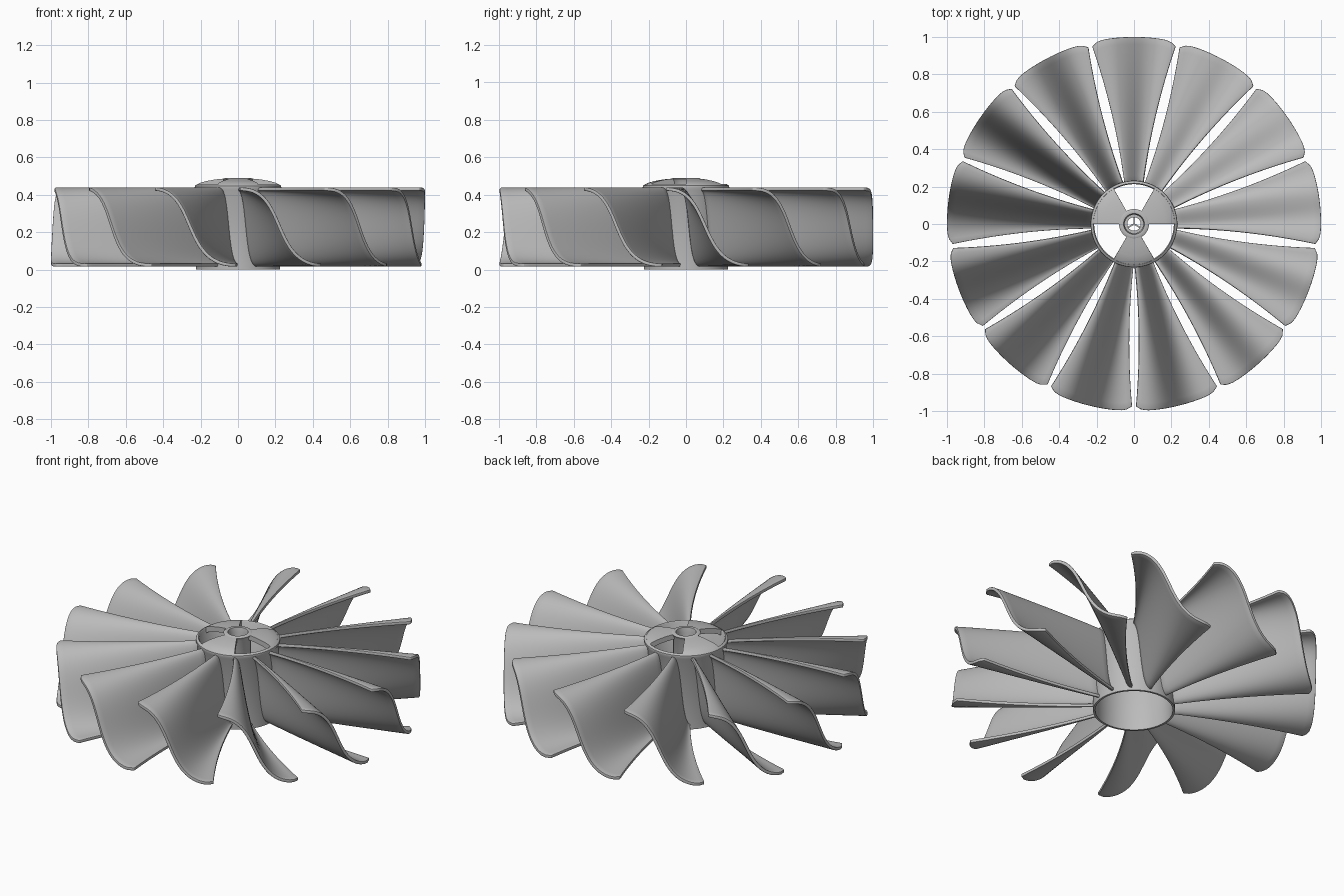
import bpy, bmesh, math
from mathutils import Vector, geometry

BLADES = 13
TOP, BOTTOM = 0.43, 0.024

if "Cube" in bpy.data.objects:
    bpy.data.objects.remove(bpy.data.objects["Cube"])

grey = bpy.data.materials.new("plain grey")
grey.use_nodes = True
colour = (0.5, 0.5, 0.5, 1)
grey.diffuse_color = colour
grey.node_tree.nodes["Principled BSDF"].inputs["Base Color"].default_value = colour


def polar(r, angle, z):
    return Vector((r * math.cos(angle), r * math.sin(angle), z))


def grid_object(name, rows, close_rows=False, close_cols=False, thickness=0, offset=0, bevel=0):
    """Skin a grid of points, then thicken and smooth it."""
    bm = bmesh.new()
    grid = [[bm.verts.new(p) for p in row] for row in rows]
    n, m = len(grid), len(grid[0])
    for i in range(n if close_rows else n - 1):
        for j in range(m if close_cols else m - 1):
            k, l = (i + 1) % n, (j + 1) % m
            bm.faces.new((grid[i][j], grid[k][j], grid[k][l], grid[i][l]))
    bmesh.ops.recalc_face_normals(bm, faces=bm.faces)
    mesh = bpy.data.meshes.new(name)
    bm.to_mesh(mesh)
    bm.free()
    mesh.materials.append(grey)
    obj = bpy.data.objects.new(name, mesh)
    bpy.context.collection.objects.link(obj)
    bpy.ops.object.select_all(action="DESELECT")
    obj.select_set(True)
    bpy.context.view_layer.objects.active = obj
    if thickness:
        mod = obj.modifiers.new("thickness", "SOLIDIFY")
        mod.thickness, mod.offset = thickness, offset
        mod.use_even_offset = True
        bpy.ops.object.modifier_apply(modifier=mod.name)
    if bevel:
        mod = obj.modifiers.new("rounded edges", "BEVEL")
        mod.width, mod.segments = bevel, 2
        mod.limit_method, mod.angle_limit = "ANGLE", math.radians(50)
        bpy.ops.object.modifier_apply(modifier=mod.name)
    bpy.ops.object.shade_smooth_by_angle(angle=math.radians(40))
    return obj


def lathe(name, profile, steps=64):
    rows = [[polar(r, math.tau * i / steps, z) for r, z in profile] for i in range(steps)]
    return grid_object(name, rows, close_rows=True, close_cols=True)


# Blade: S-shaped section that widens from hub to tip
section = geometry.interpolate_bezier(
    Vector((-1, TOP)), Vector((0.1, TOP)), Vector((-0.3, BOTTOM)), Vector((1, BOTTOM)), 33)
rows = []
for i in range(21):
    t = i / 20
    half_width = 0.05 + 0.1 * t + 0.075 * t * t
    row = []
    for u, z in section:
        r = 0.22 + (0.78 - 0.025 * u ** 10) * t
        row.append(polar(r, math.pi / 2 + u * half_width / r, z))
    rows.append(row)
blade = grid_object("blade_1", rows, thickness=0.018, bevel=0.005)
for i in range(1, BLADES):
    other = blade.copy()
    other.name = f"blade_{i + 1}"
    other.rotation_euler.z = math.tau * i / BLADES
    bpy.context.collection.objects.link(other)

# Hub wall with a flared rim, and the central tube
lathe("hub_wall", [(0.213, 0), (0.225, 0), (0.225, 0.425), (0.232, 0.438),
                   (0.23, 0.448), (0.218, 0.456), (0.213, 0.45)])
lathe("centre_tube", [(0.05, 0.2), (0.07, 0.2), (0.07, 0.465), (0.08, 0.484),
                      (0.07, 0.49), (0.056, 0.488), (0.05, 0.46)], 40)

# Three domed arms joining the wall to the tube
dome = [(0.225, 0.45), (0.205, 0.463), (0.17, 0.473), (0.12, 0.482), (0.065, 0.487)]
for n in range(3):
    middle = math.radians(30 + 120 * n)
    rows = [[polar(r, middle + math.radians(a), z) for r, z in dome] for a in range(-30, 31, 5)]
    grid_object(f"hub_arm_{n + 1}", rows, thickness=0.03, offset=-1)

# Small spokes inside the tube
lathe("inner_ring", [(0.036, 0.3), (0.052, 0.3), (0.052, 0.4), (0.036, 0.4)], 32)
for n in range(3):
    angle = math.radians(90 + 120 * n)
    rows = [[polar(r, angle, z) for r in (0, 0.04)] for z in (0.36, 0.39)]
    grid_object(f"tube_spoke_{n + 1}", rows, thickness=0.008)
